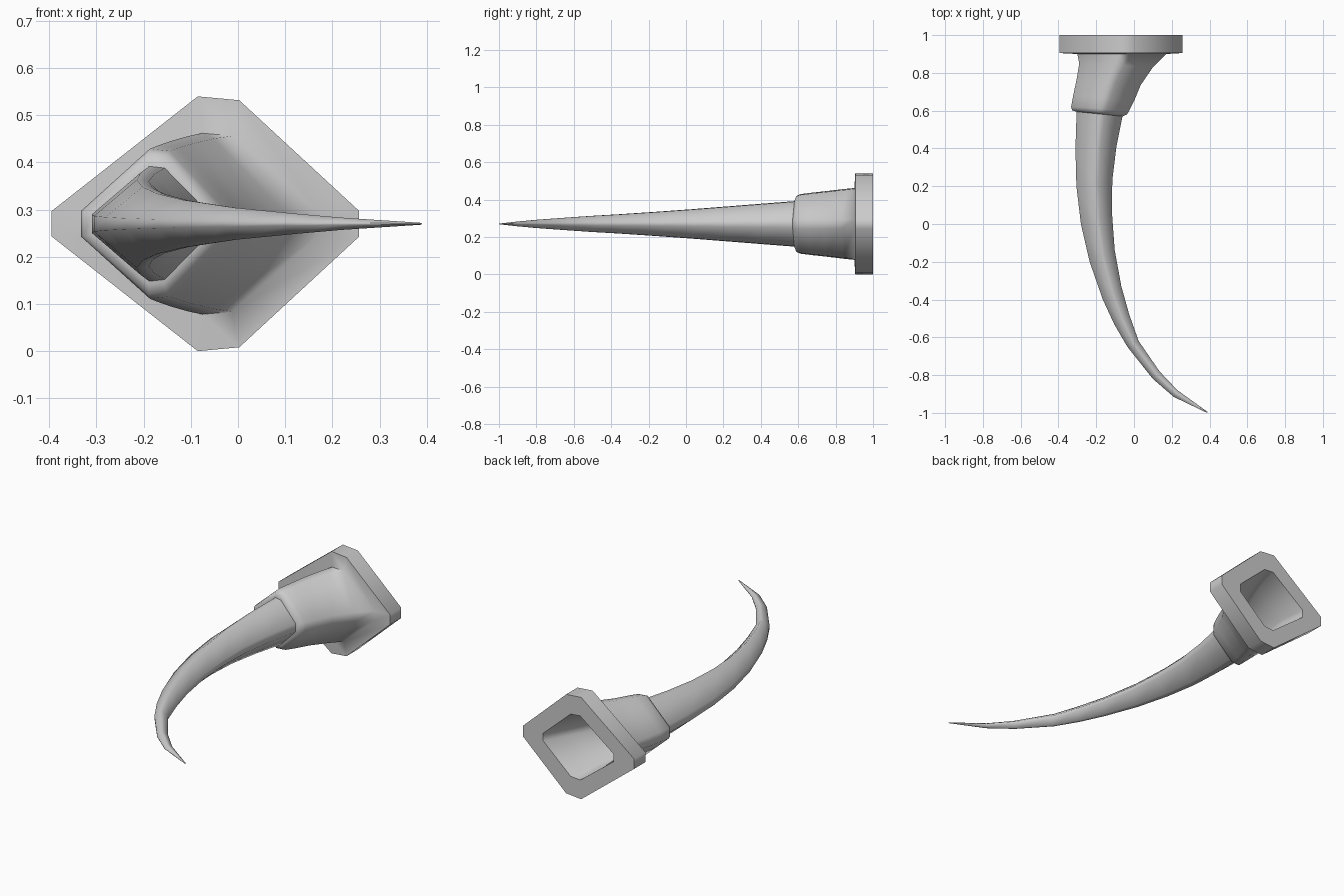
import bpy, bmesh, math

ZC = 0.27  # height of the symmetry plane


def section(left, right, h, c):
    """Diamond ring with clipped corners between two plan points; h = half height, c = side clip."""
    uw = [(0, c), (0.475, 1), (0.61, 0.97), (1, c),
          (1, -c), (0.61, -0.97), (0.475, -1), (0, -c)]
    return [(left[0] + (right[0] - left[0]) * u,
             left[1] + (right[1] - left[1]) * u, ZC + h * w) for u, w in uw]


def loft(name, rows):
    """Skin a row of sections (lx, ly, rx, ry, h, c) and cap both ends."""
    bm = bmesh.new()
    rings = [[bm.verts.new(p) for p in section(r[0:2], r[2:4], r[4], r[5])] for r in rows]
    for a, b in zip(rings, rings[1:]):
        for i in range(8):
            j = (i + 1) % 8
            bm.faces.new((a[i], a[j], b[j], b[i]))
    bm.faces.new(rings[0])
    bm.faces.new(rings[-1])
    bmesh.ops.recalc_face_normals(bm, faces=bm.faces)
    me = bpy.data.meshes.new(name)
    bm.to_mesh(me)
    bm.free()
    ob = bpy.data.objects.new(name, me)
    bpy.context.collection.objects.link(ob)
    bpy.ops.object.select_all(action='DESELECT')
    ob.select_set(True)
    bpy.context.view_layer.objects.active = ob
    bpy.ops.object.shade_smooth_by_angle(angle=math.radians(60))
    return ob


# Hollow socket: cavity, back rim, flange, then the flared sleeve
loft("socket", [
    (-0.28, 0.66, -0.06, 0.64, 0.115, 0.17),
    (-0.27, 0.76, 0.00, 0.74, 0.135, 0.16),
    (-0.26, 0.86, 0.06, 0.85, 0.15, 0.15),
    (-0.275, 1.0, 0.137, 1.0, 0.17, 0.12),
    (-0.395, 1.0, 0.257, 1.0, 0.27, 0.10),
    (-0.395, 0.905, 0.257, 0.905, 0.27, 0.10),
    (-0.30, 0.90, 0.172, 0.90, 0.192, 0.12),
    (-0.29, 0.85, 0.10, 0.83, 0.186, 0.13),
    (-0.305, 0.76, 0.035, 0.735, 0.175, 0.15),
    (-0.322, 0.68, 0.00, 0.65, 0.166, 0.16),
    (-0.333, 0.62, -0.025, 0.60, 0.159, 0.17),
    (-0.327, 0.602, -0.037, 0.58, 0.150, 0.17),
    (-0.308, 0.595, -0.06, 0.57, 0.128, 0.18),
])

# Curved claw tapering to a point
loft("claw", [
    (-0.303, 0.62, -0.055, 0.60, 0.124, 0.18),
    (-0.31, 0.40, -0.093, 0.41, 0.108, 0.18),
    (-0.305, 0.20, -0.115, 0.23, 0.093, 0.18),
    (-0.281, 0.00, -0.116, 0.05, 0.078, 0.18),
    (-0.235, -0.20, -0.102, -0.14, 0.064, 0.18),
    (-0.165, -0.40, -0.067, -0.33, 0.051, 0.18),
    (-0.105, -0.53, -0.025, -0.48, 0.043, 0.18),
    (-0.035, -0.65, 0.025, -0.62, 0.034, 0.18),
    (0.10, -0.82, 0.135, -0.78, 0.022, 0.18),
    (0.21, -0.915, 0.23, -0.88, 0.013, 0.18),
    (0.387, -1.0, 0.39, -0.995, 0.002, 0.18),
])
